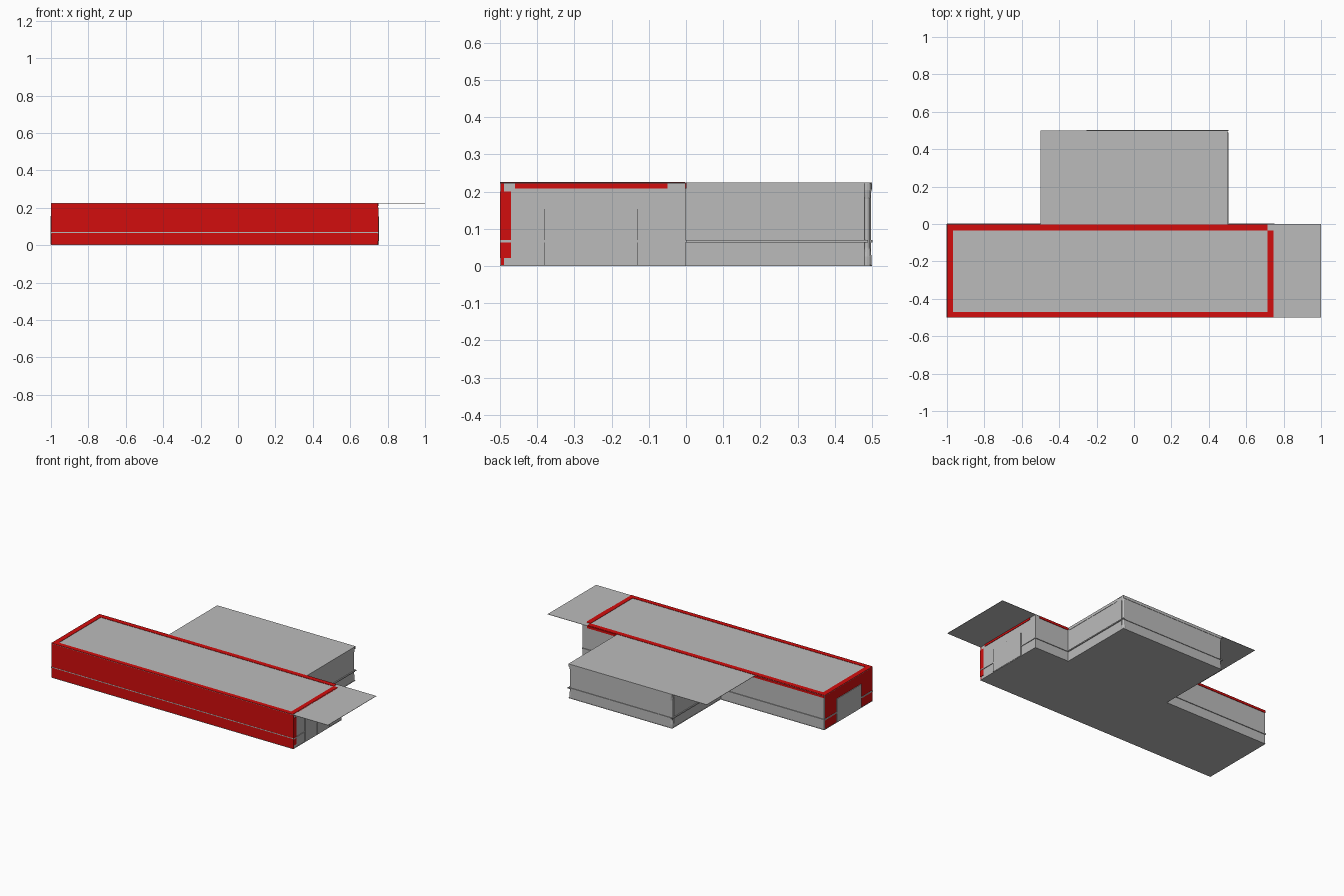
import bpy, bmesh, math

if "Cube" in bpy.data.objects:
    bpy.data.objects.remove(bpy.data.objects["Cube"])


def material(name, colour):
    m = bpy.data.materials.new(name)
    m.diffuse_color = (*colour, 1)
    m.use_nodes = True
    m.node_tree.nodes["Principled BSDF"].inputs["Base Color"].default_value = m.diffuse_color
    return m


GREY = material("light grey", (0.5, 0.5, 0.5))
RED = material("red", (0.65, 0.004, 0.004))


def box(name, x0, x1, y0, y1, z0, z1, mat=GREY):
    bm = bmesh.new()
    bmesh.ops.create_cube(bm, size=1)
    for v in bm.verts:
        v.co = (x1 if v.co.x > 0 else x0,
                y1 if v.co.y > 0 else y0,
                z1 if v.co.z > 0 else z0)
    me = bpy.data.meshes.new(name)
    bm.to_mesh(me)
    bm.free()
    me.materials.append(mat)
    ob = bpy.data.objects.new(name, me)
    bpy.context.collection.objects.link(ob)
    return ob


def column(name, x, y, profile, sides=12):
    """Turned post from (radius, height) pairs."""
    bm = bmesh.new()
    rings = [[bm.verts.new((x + r * math.cos(2 * math.pi * i / sides),
                            y + r * math.sin(2 * math.pi * i / sides), z))
              for i in range(sides)] for r, z in profile]
    for a, b in zip(rings, rings[1:]):
        for i in range(sides):
            j = (i + 1) % sides
            bm.faces.new((a[i], a[j], b[j], b[i]))
    bm.faces.new(rings[0][::-1])
    bm.faces.new(rings[-1])
    me = bpy.data.meshes.new(name)
    bm.to_mesh(me)
    bm.free()
    me.materials.append(GREY)
    bpy.context.collection.objects.link(bpy.data.objects.new(name, me))


T = 0.01      # wall thickness
H = 0.222     # wall height
TOP = 0.224   # roof height

# Floors and thin overhanging roofs
box("main_floor", -1, 0.75, -0.5, 0, 0, 0.003)
box("wing_floor", -0.25, 0.5, 0, 0.5, 0, 0.003)
box("main_roof", -1, 1, -0.5, 0, H, TOP)
box("wing_roof", -0.5, 0.5, 0, 0.5, H, TOP)

# Main hall walls
box("front_wall", -0.999, 0.749, -0.499, -0.499 + T, 0.003, H, RED)
box("left_wall", -0.998, -0.998 + T, -0.489, -T, 0.003, H, RED)
box("right_wall", 0.748 - T, 0.748, -0.489, -T, 0.003, H)
box("back_wall_left", -0.998, -0.25, -T, -0.002, 0.003, H)
box("back_wall_right", 0.5, 0.748, -T, -0.002, 0.003, H)

# Wing walls
box("wing_left_wall", -0.248, -0.248 + T, -T, 0.48, 0.003, H)
box("wing_right_wall", 0.498 - T, 0.498, -T, 0.48, 0.003, H)
box("wing_back_wall", -0.235, 0.485, 0.488, 0.488 + T, 0.003, H)

# Posts with flared ends at the wing corners
for side, px in (("left", -0.238), ("right", 0.488)):
    column(side + "_corner_post", px, 0.487,
           [(0.012, 0.003), (0.012, 0.025), (0.008, 0.05),
            (0.008, 0.18), (0.012, 0.205), (0.012, H)])

# Cornice below the wing roof
box("wing_back_cornice", -0.25, 0.5, 0.498, 0.5, 0.206, H)
box("wing_left_cornice", -0.25, -0.248, 0, 0.445, 0.206, H)
box("wing_right_cornice", 0.498, 0.5, 0, 0.445, 0.206, H)

# Rail running round every wall
R0, R1 = 0.063, 0.070
box("front_rail", -1, 0.75, -0.5, -0.498, 0.066, 0.071)
box("back_left_rail", -1, -0.25, -0.002, 0.003, R0, R1)
box("back_right_rail", 0.5, 0.75, -0.002, 0.003, R0, R1)
box("wing_left_rail", -0.254, -0.248, 0, 0.49, R0, R1)
box("wing_right_rail", 0.498, 0.504, 0, 0.49, R0, R1)
box("wing_back_rail", -0.254, 0.504, 0.497, 0.502, R0, R1)

# Double doors, frames and side rails on both ends
for side, xa, xb in (("left", -1.002, -0.997), ("right", 0.747, 0.752)):
    for n, (a, b) in enumerate(((-0.376, -0.257), (-0.251, -0.134))):
        box(f"{side}_door_{n + 1}", xa, xb, a, b, 0.003, 0.152)
    for n, y in enumerate((-0.378, -0.254, -0.132)):
        box(f"{side}_door_jamb_{n + 1}", xa - 0.001, xb + 0.001,
            y - 0.003, y + 0.003, 0.003, 0.154)
    box(side + "_door_lintel", xa, xb, -0.381, -0.129, 0.152, 0.156)
    box(side + "_rail_front", xa, xb, -0.5, -0.381, R0, R1)
    box(side + "_rail_back", xa, xb, -0.129, 0, R0, R1)

# Red border on the main roof
P = TOP + 0.002
box("roof_stripe_front", -1, 0.745, -0.5, -0.47, TOP, P, RED)
box("roof_stripe_back", -1, 0.715, -0.035, -0.003, TOP, P, RED)
box("roof_stripe_left", -1, -0.967, -0.47, -0.035, TOP, P, RED)
box("roof_stripe_right", 0.715, 0.745, -0.47, -0.035, TOP, P, RED)

# Red bands under the eaves and the front edge of the right end
box("right_eave_band", 0.747, 0.751, -0.46, -0.05, 0.209, TOP, RED)
box("right_front_band", 0.747, 0.751, -0.5, -0.47, 0.022, 0.2, RED)
box("back_left_eave_band", -1, -0.25, -0.003, 0.001, 0.209, TOP, RED)
box("back_right_eave_band", 0.5, 0.715, -0.003, 0.001, 0.209, TOP, RED)
